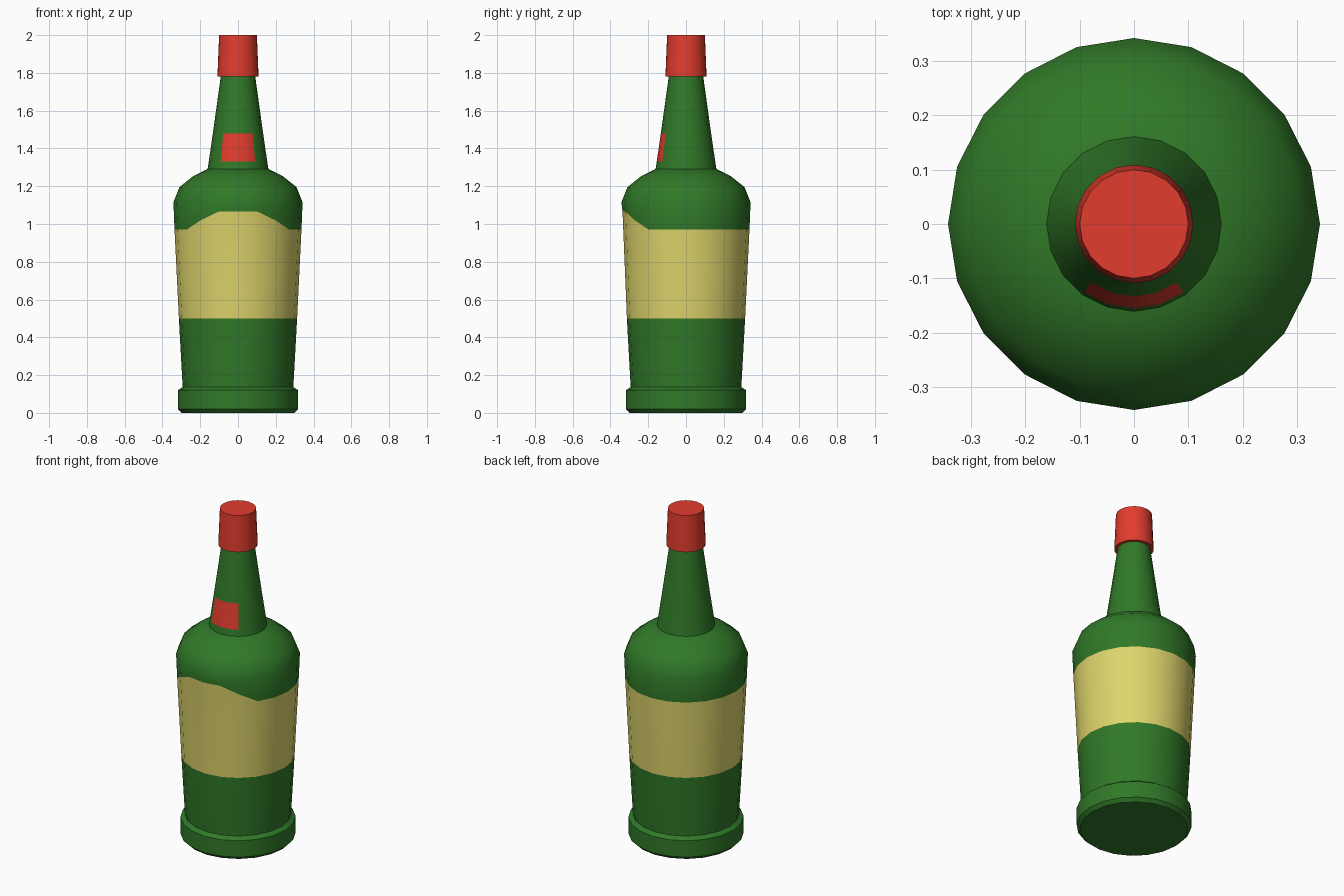
import bpy, bmesh
from math import cos, sin, radians, pi

if "Cube" in bpy.data.objects:
    bpy.data.objects.remove(bpy.data.objects["Cube"])

SIDES = 20


def material(name, rgb):
    m = bpy.data.materials.new(name)
    m.diffuse_color = (*rgb, 1)
    m.use_nodes = True
    m.node_tree.nodes["Principled BSDF"].inputs["Base Color"].default_value = m.diffuse_color
    return m


GREEN = material("green_glass", (0.03, 0.19, 0.021))
CREAM = material("cream_paper", (0.73, 0.66, 0.15))
RED = material("red_foil", (0.76, 0.045, 0.027))


def lathe(name, profile, mats, pick=lambda band, side: 0, lift=lambda ring, off: 0):
    """Spin (radius, z) rings around z; side 0 starts at the front (-y)."""
    bm = bmesh.new()
    rings = []
    for k, (r, z) in enumerate(profile):
        ring = []
        for i in range(SIDES):
            a = -pi / 2 + 2 * pi * i / SIDES
            off = min(i, SIDES - i)          # steps away from the front
            ring.append(bm.verts.new((r * cos(a), r * sin(a), z + lift(k, off))))
        rings.append(ring)
    for k in range(len(rings) - 1):
        lo, hi = rings[k], rings[k + 1]
        for i in range(SIDES):
            j = (i + 1) % SIDES
            f = bm.faces.new((lo[i], lo[j], hi[j], hi[i]))
            f.material_index = pick(k, i)
    bm.faces.new(rings[0][::-1])
    bm.faces.new(rings[-1])
    me = bpy.data.meshes.new(name)
    bm.to_mesh(me)
    bm.free()
    for m in mats:
        me.materials.append(m)
    ob = bpy.data.objects.new(name, me)
    bpy.context.collection.objects.link(ob)
    bpy.ops.object.select_all(action='DESELECT')
    ob.select_set(True)
    bpy.context.view_layer.objects.active = ob
    bpy.ops.object.shade_smooth_by_angle(angle=radians(38))
    return ob


# Foot, body with wrap-around label (raised at the front), and shoulder
LABEL_RISE = [0.095, 0.095, 0.05]
lathe("bottle_body",
      [(0.298, 0), (0.318, 0.02), (0.318, 0.12), (0.293, 0.137),
       (0.313, 0.5), (0.336, 0.97), (0.342, 1.115),
       (0.31, 1.195), (0.235, 1.255), (0.16, 1.292)],
      [GREEN, CREAM],
      pick=lambda band, side: int(band == 4),
      lift=lambda ring, off: LABEL_RISE[off] if ring == 5 and off < 3 else 0)

# Tapered neck with a small front label covering four sides
lathe("bottle_neck",
      [(0.161, 1.29), (0.155, 1.33), (0.133, 1.48), (0.09, 1.79)],
      [GREEN, RED],
      pick=lambda band, side: int(band == 1 and side in (0, 1, SIDES - 2, SIDES - 1)))

# Cap
lathe("bottle_cap", [(0.109, 1.78), (0.1, 2.0)], [RED])
